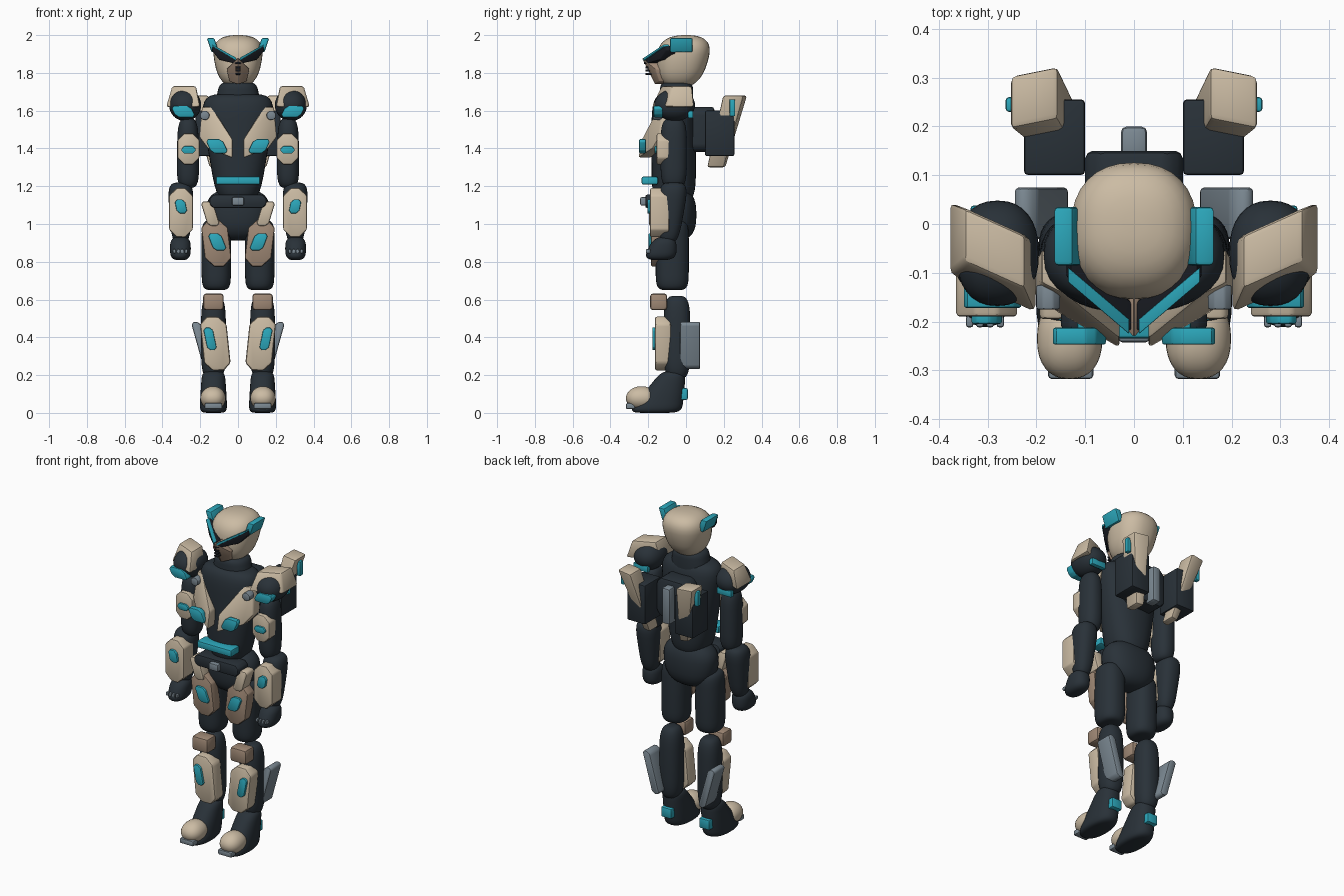
import bpy, bmesh, math
from mathutils import Vector

cube = bpy.data.objects.get("Cube")
if cube:
    bpy.data.objects.remove(cube)


def material(name, red, green, blue):
    mat = bpy.data.materials.new(name)
    mat.use_nodes = True
    mat.diffuse_color = (red, green, blue, 1)
    shader = mat.node_tree.nodes["Principled BSDF"]
    shader.inputs["Base Color"].default_value = mat.diffuse_color
    return mat


DARK = material("dark_suit", red=.022, green=.031, blue=.04)
BLACK = material("visor_black", red=.01, green=.012, blue=.017)
BEIGE = material("beige_armor", red=.6, green=.5, blue=.37)
BROWN = material("brown_armor", red=.35, green=.25, blue=.18)
TEAL = material("teal_accent", red=.025, green=.39, blue=.5)
GRAY = material("gray_metal", red=.2, green=.25, blue=.29)


def skin(name, mat, rings, mirror, bevel=0, smooth=30):
    """Join rings of points into a closed body, with a mirrored twin if asked."""
    for side, tag in ((1, "left_"), (-1, "right_")) if mirror else ((1, ""),):
        bm = bmesh.new()
        loops = [[bm.verts.new((side * p[0], p[1], p[2])) for p in ring] for ring in rings]
        for low, high in zip(loops, loops[1:]):
            for i in range(len(low)):
                bm.faces.new((low[i - 1], low[i], high[i], high[i - 1]))
        bm.faces.new(loops[0])
        bm.faces.new(loops[-1])
        bmesh.ops.recalc_face_normals(bm, faces=bm.faces)
        if bevel:
            bmesh.ops.bevel(bm, geom=bm.edges[:], offset=bevel, segments=2, profile=.5,
                            affect='EDGES', clamp_overlap=True)
        mesh = bpy.data.meshes.new(tag + name)
        bm.to_mesh(mesh)
        bm.free()
        mesh.materials.append(mat)
        part = bpy.data.objects.new(tag + name, mesh)
        bpy.context.collection.objects.link(part)
        bpy.ops.object.select_all(action='DESELECT')
        part.select_set(True)
        bpy.context.view_layer.objects.active = part
        bpy.ops.object.shade_smooth_by_angle(angle=math.radians(smooth))


def curve(value, power):
    return math.copysign(abs(value) ** (2 / power), value)


def blob(name, mat, at, radii, power=2, taper_x=0, taper_y=0, lean=0, sides=32, levels=16):
    """Rounded body; power squares its ends, taper widens it upwards, lean shifts its top in y."""
    rings = []
    for k in range(levels + 1):
        tilt = math.radians(85) * (2 * k / levels - 1)
        height, girth = curve(math.sin(tilt), power), curve(math.cos(tilt), power)
        rx = radii[0] * girth * (1 + taper_x * height)
        ry = radii[1] * girth * (1 + taper_y * height)
        turns = [math.tau * i / sides for i in range(sides)]
        rings.append([Vector(at) + Vector((rx * curve(math.cos(t), 2.3),
                                           ry * curve(math.sin(t), 2.3) + lean * height,
                                           radii[2] * height)) for t in turns])
    skin(name, mat, rings, mirror=at[0] != 0, smooth=50)


def prism(name, mat, outline, y, depth, slant=0, rise=0, mirror=True, bevel=.008):
    """Front outline (x, z) extruded backwards; slant and rise tilt it in y."""
    start = outline[0][1]
    rings = [[(x, front + slant * x + rise * (z - start), z) for x, z in outline]
             for front in (y, y + depth)]
    skin(name, mat, rings, mirror, bevel)


def panel(name, mat, at, size, cut=0, skew=0, bevel=.008):
    """Block with cut corners, leaning outwards at the top by skew."""
    w, h = size[0] / 2, size[2] / 2
    outline = []
    for sx, sz in ((1, 1), (-1, 1), (-1, -1), (1, -1)):
        ends = [(sx * w, sz * (h - cut)), (sx * (w - cut), sz * h)][::sx * sz]
        outline += ends if cut else ends[:1]
    outline = [(at[0] + x + skew * z / size[2], at[2] + z) for x, z in outline]
    prism(name, mat, outline, at[1] - size[1] / 2, size[1], mirror=at[0] != 0, bevel=bevel)


def bridge(name, mat, low, low_size, high, high_size, slant=0):
    """Solid between two level rectangles, swept in y towards the outside by slant."""
    rings = []
    for (x, y, z), (w, d) in ((low, low_size), (high, high_size)):
        rings.append([(x + w * u / 2, y + d * v / 2 + slant * w * u / 2, z)
                      for u, v in ((1, 1), (-1, 1), (-1, -1), (1, -1))])
    skin(name, mat, rings, mirror=True, bevel=.012)


# Head, visor, beak and ears
blob("head", BEIGE, at=(0, -.02, 1.86), radii=(.125, .135, .14), power=2.6,
     taper_x=.2, taper_y=.15, lean=.02)
prism("visor", BLACK, [(0, 1.87), (.13, 1.945), (.14, 1.92), (.1, 1.87), (0, 1.845)],
      y=-.225, depth=.06, slant=.85, bevel=.004)
prism("visor_light", TEAL, [(.01, 1.88), (.135, 1.95), (.135, 1.94), (.01, 1.865)],
      y=-.234, depth=.03, slant=.85, bevel=.002)
prism("beak", BROWN, [(0, 1.88), (.06, 1.82), (.045, 1.755), (0, 1.74)],
      y=-.235, depth=.1, slant=.7, rise=-.5, bevel=.004)
for k in range(3):
    panel("beak_slot", BLACK, at=(0, -.195, 1.795 + .017 * k), size=(.026, .04, .01), bevel=.002)
panel("ear", TEAL, at=(.133, -.025, 1.947), size=(.04, .12, .075), skew=.025)

# Suit body
blob("neck", DARK, at=(0, -.05, 1.665), radii=(.115, .088, .085), power=6, taper_x=-.14)
blob("torso", DARK, at=(0, -.065, 1.4), radii=(.16, .118, .29), power=5, taper_x=.3)
blob("pelvis", DARK, at=(0, -.05, 1.05), radii=(.165, .105, .138), power=2.6, taper_x=.1)

# Chest armor, belly light and belt
prism("chest_plate", BEIGE, [(.03, 1.35), (.03, 1.45), (.14, 1.62), (.19, 1.62), (.205, 1.46), (.16, 1.4)],
      y=-.27, depth=.07, slant=.5, rise=.2)
panel("chest_light", TEAL, at=(.112, -.23, 1.412), size=(.09, .035, .075), cut=.015, skew=.035, bevel=.005)
panel("chest_bolt", GRAY, at=(.176, -.15, 1.575), size=(.048, .05, .048), cut=.014, bevel=.004)
panel("belly_light", TEAL, at=(0, -.192, 1.23), size=(.234, .085, .042))
panel("belt", DARK, at=(0, -.165, 1.12), size=(.3, .1, .07), cut=.02)
panel("buckle", GRAY, at=(0, -.22, 1.12), size=(.064, .045, .044))

# Backpack and wings
panel("backpack", DARK, at=(0, .085, 1.5), size=(.2, .13, .24), cut=.03, bevel=.015)
panel("backpack_spine", GRAY, at=(0, .165, 1.48), size=(.054, .07, .22), bevel=.012)
panel("wing_mount", DARK, at=(.163, .178, 1.48), size=(.125, .155, .24))
bridge("wing", BEIGE, low=(.125, .16, 1.3), low_size=(.05, .09),
       high=(.205, .26, 1.68), high_size=(.1, .11), slant=-.2)
panel("wing_light", TEAL, at=(.25, .245, 1.615), size=(.026, .03, .09), bevel=.006)

# Shoulders
blob("shoulder", DARK, at=(.28, -.06, 1.63), radii=(.085, .108, .085))
bridge("shoulder_pad", BEIGE, low=(.29, -.07, 1.62), low_size=(.18, .15),
       high=(.285, -.05, 1.73), high_size=(.125, .11), slant=.45)
panel("shoulder_light", TEAL, at=(.29, -.147, 1.595), size=(.105, .05, .06), cut=.015, skew=.03, bevel=.005)
panel("shoulder_rear_light", TEAL, at=(.285, .024, 1.58), size=(.1, .028, .04), bevel=.006)

# Arms
blob("upper_arm", DARK, at=(.265, -.065, 1.375), radii=(.058, .07, .185), power=4, taper_x=-.05)
panel("upper_arm_plate", BEIGE, at=(.262, -.12, 1.397), size=(.115, .07, .165), cut=.035)
panel("upper_arm_light", TEAL, at=(.262, -.156, 1.392), size=(.075, .02, .04), cut=.015, bevel=.004)
blob("forearm", DARK, at=(.303, -.08, 1.06), radii=(.06, .068, .16), power=4,
     taper_x=.2, taper_y=.2, lean=.015)
panel("forearm_plate", BEIGE, at=(.302, -.14, 1.06), size=(.125, .1, .26), cut=.04)
panel("forearm_light", TEAL, at=(.302, -.19, 1.093), size=(.055, .03, .075), cut=.015, skew=.015, bevel=.005)
blob("hand", DARK, at=(.305, -.125, .87), radii=(.055, .075, .062), power=3, taper_y=-.2, lean=.015)
for k in range(4):
    panel("knuckle", GRAY, at=(.274 + .021 * k, -.2, .856), size=(.015, .024, .022), bevel=.005)

# Hips and thighs
blob("thigh", DARK, at=(.115, -.073, .835), radii=(.078, .088, .185), power=6)
panel("hip_guard", BEIGE, at=(.147, -.155, 1.055), size=(.065, .08, .13), cut=.015, skew=.04)
panel("thigh_plate", BROWN, at=(.115, -.15, .9), size=(.14, .07, .25), cut=.045, skew=.03)
panel("thigh_light", TEAL, at=(.11, -.183, .905), size=(.07, .03, .09), cut=.015, skew=.035, bevel=.005)

# Knees and shins
panel("knee_pad", BROWN, at=(.13, -.145, .588), size=(.108, .09, .088), bevel=.015)
blob("shin", DARK, at=(.13, -.048, .4), radii=(.066, .071, .22), power=4)
panel("shin_plate", BEIGE, at=(.12, -.122, .367), size=(.14, .085, .285), cut=.04, skew=.03, bevel=.012)
panel("shin_light", TEAL, at=(.148, -.163, .392), size=(.05, .03, .12), cut=.015, skew=.025, bevel=.005)
panel("calf_fin", GRAY, at=(.19, .022, .357), size=(.05, .105, .25), cut=.015, skew=.07)

# Boots
blob("boot", DARK, at=(.13, -.115, .11), radii=(.068, .105, .11), power=6,
     taper_x=-.1, taper_y=-.38, lean=.05)
blob("toe_cap", BEIGE, at=(.132, -.235, .078), radii=(.067, .083, .063))
panel("toe_tip", GRAY, at=(.13, -.294, .036), size=(.093, .048, .032))
panel("heel_light", TEAL, at=(.13, -.015, .1), size=(.07, .05, .062))
